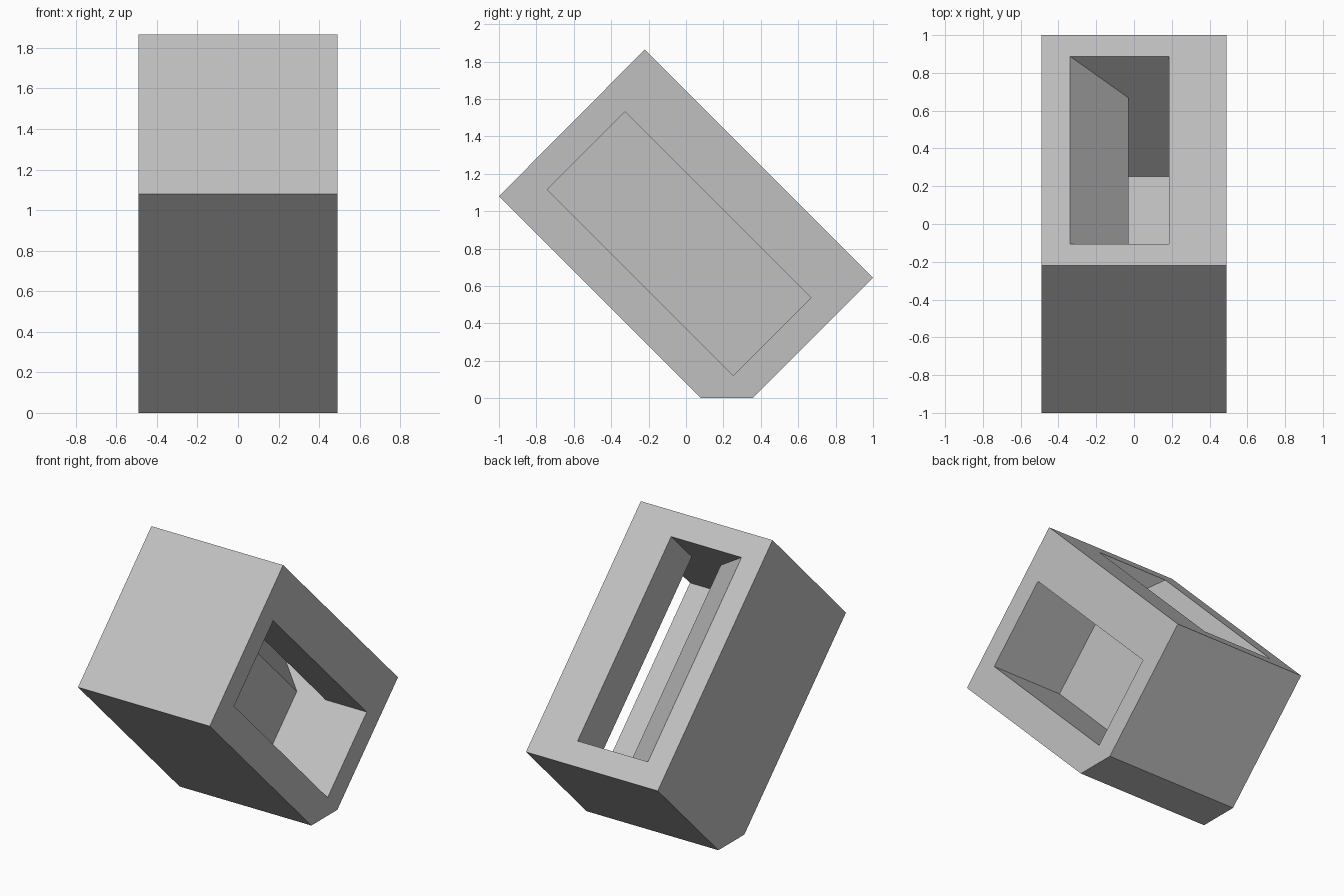
import bpy, bmesh
from mathutils import Vector

cube = bpy.data.objects.get("Cube")
if cube:
    bpy.data.objects.remove(cube, do_unlink=True)

grey = bpy.data.materials.new("light_grey")
grey.use_nodes = True
colour = (0.53, 0.53, 0.53, 1)
grey.diffuse_color = colour
grey.node_tree.nodes["Principled BSDF"].inputs["Base Color"].default_value = colour

ALONG = Vector((0, 1, -1)).normalized()   # down the tilted length
UP = Vector((0, 1, 1)).normalized()       # towards the tilted upper face
SIDE = Vector((1, 0, 0))


def prism(name, points, a, b, c, start, end):
    """Extrude a profile drawn on axes a, b along axis c."""
    bm = bmesh.new()
    base = bm.faces.new([bm.verts.new(a * p + b * q + c * start) for p, q in points])
    moved = bmesh.ops.extrude_face_region(bm, geom=[base])["geom"]
    verts = [v for v in moved if isinstance(v, bmesh.types.BMVert)]
    bmesh.ops.translate(bm, verts=verts, vec=c * (end - start))
    bmesh.ops.recalc_face_normals(bm, faces=bm.faces)
    mesh = bpy.data.meshes.new(name)
    bm.to_mesh(mesh)
    bm.free()
    mesh.materials.append(grey)
    obj = bpy.data.objects.new(name, mesh)
    bpy.context.collection.objects.link(obj)
    return obj


def cut(target, cutter):
    """Subtract the cutter and remove it."""
    mod = target.modifiers.new("cut", 'BOOLEAN')
    mod.operation = 'DIFFERENCE'
    mod.solver = 'EXACT'
    mod.object = cutter
    bpy.context.view_layer.objects.active = target
    bpy.ops.object.modifier_apply(modifier=mod.name)
    bpy.data.objects.remove(cutter, do_unlink=True)


# Tilted block with its lowest corner cut flat to stand on
body = prism("tilted_block",
             [(-1, 1.08), (-0.22, 1.865), (1, 0.645), (0.355, 0), (0.08, 0)],
             Vector((0, 1, 0)), Vector((0, 0, 1)), SIDE, -0.49, 0.49)

# Side pocket joined to a slot in the upper face with one sloping wall
cavity = prism("cavity_cutter",
               [(-0.03, 0.265), (0.6, 0.265), (0.6, 0.853), (0.185, 0.853),
                (0.185, 1.265), (-0.44, 1.265), (-0.03, 0.853)],
               SIDE, UP, ALONG, -1.314, 0.092)
cavity.hide_render = True
cut(body, cavity)
